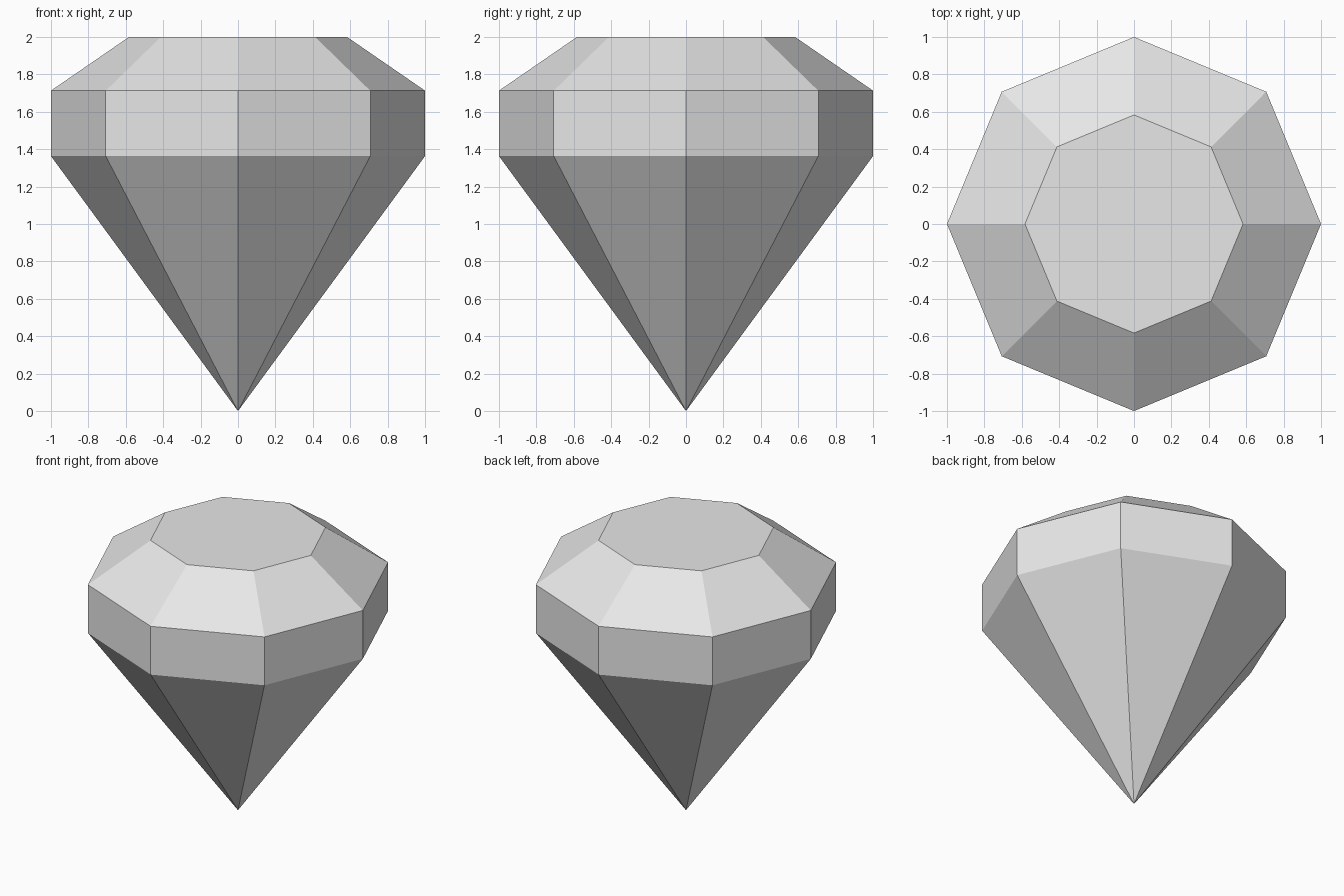
import bpy
import bmesh
from math import cos, sin, pi

cube = bpy.data.objects.get("Cube")
if cube:
    bpy.data.objects.remove(cube, do_unlink=True)

SIDES = 8

# Pale grey stone
grey = bpy.data.materials.new("pale_grey")
grey.use_nodes = True
colour = (0.8, 0.8, 0.8, 1.0)
grey.diffuse_color = colour
grey.node_tree.nodes["Principled BSDF"].inputs["Base Color"].default_value = colour


def ring(bm, radius, z):
    """One octagonal loop with corners on the axes."""
    return [bm.verts.new((radius * cos(2 * pi * i / SIDES),
                          radius * sin(2 * pi * i / SIDES), z))
            for i in range(SIDES)]


bm = bmesh.new()
tip = bm.verts.new((0, 0, 0))
girdle_low = ring(bm, 1.0, 1.363)
girdle_high = ring(bm, 1.0, 1.713)
table = ring(bm, 0.583, 2.0)

for i in range(SIDES):
    j = (i + 1) % SIDES
    # Pavilion facet down to the point
    bm.faces.new((tip, girdle_low[j], girdle_low[i]))
    # Upright girdle and sloping crown facets
    for low, high in ((girdle_low, girdle_high), (girdle_high, table)):
        bm.faces.new((low[i], low[j], high[j], high[i]))

# Flat table on top
bm.faces.new(table)
bmesh.ops.recalc_face_normals(bm, faces=bm.faces)

mesh = bpy.data.meshes.new("cut_gem")
bm.to_mesh(mesh)
bm.free()
mesh.materials.append(grey)
gem = bpy.data.objects.new("cut_gem", mesh)
bpy.context.collection.objects.link(gem)
